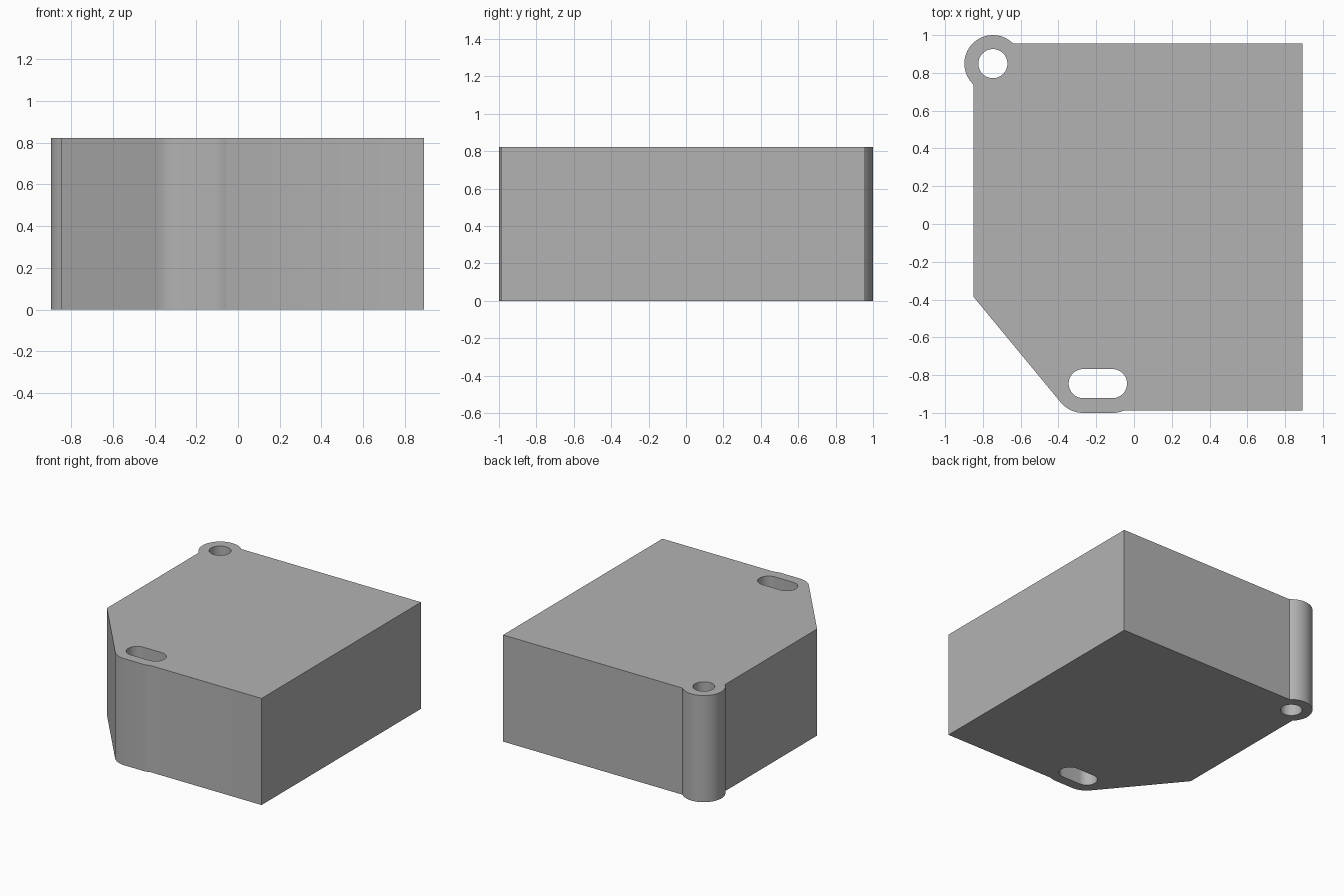
import bpy
import bmesh
from math import acos, asin, cos, sin, pi, radians, tau

if "Cube" in bpy.data.objects:
    bpy.data.objects.remove(bpy.data.objects["Cube"])

HEIGHT = 0.823
LEFT, RIGHT, BACK, FRONT = 0.893, -0.85, 0.956, -0.988
CHAMFER_Y = -0.385

# Mounting lugs: round one at the back, slotted one at the front
LUG_X, LUG_Y, LUG_R = -0.747, 0.849, 0.151
SLOT_X1, SLOT_X2, SLOT_Y, SLOT_R = -0.269, -0.114, -0.845, 0.155
HOLE_R = 0.077


def arc(cx, cy, r, start, end, steps=32):
    """Points along a circular arc, both ends included."""
    return [(cx + r * cos(start + (end - start) * i / steps),
             cy + r * sin(start + (end - start) * i / steps))
            for i in range(steps + 1)]


# Outer outline, counter-clockwise from the front left corner
outline = [(LEFT, FRONT), (LEFT, BACK)]
outline += arc(LUG_X, LUG_Y, LUG_R, asin((BACK - LUG_Y) / LUG_R),
               tau - acos((RIGHT - LUG_X) / LUG_R))
outline.append((RIGHT, CHAMFER_Y))
outline += arc(SLOT_X1, SLOT_Y, SLOT_R, radians(219.9), 1.5 * pi, 16)
outline += arc(SLOT_X2, SLOT_Y, SLOT_R, 1.5 * pi,
               tau + asin((FRONT - SLOT_Y) / SLOT_R), 8)

# Round hole and slot
round_hole = arc(LUG_X, LUG_Y, HOLE_R, 0, tau, 48)[:-1]
slot = (arc(SLOT_X1, SLOT_Y, HOLE_R, pi / 2, 1.5 * pi, 24)
        + arc(SLOT_X2, SLOT_Y, HOLE_R, -pi / 2, pi / 2, 24))

# Fill the profile and extrude it into a block
bm = bmesh.new()
for loop in (outline, round_hole, slot):
    verts = [bm.verts.new((x, y, 0)) for x, y in loop]
    for a, b in zip(verts, verts[1:] + verts[:1]):
        bm.edges.new((a, b))
bmesh.ops.triangle_fill(bm, edges=bm.edges[:], use_beauty=True, normal=(0, 0, 1))
extruded = bmesh.ops.extrude_face_region(bm, geom=bm.faces[:], use_keep_orig=True)
bmesh.ops.translate(bm, vec=(0, 0, HEIGHT), verts=[
    g for g in extruded["geom"] if isinstance(g, bmesh.types.BMVert)])
bmesh.ops.recalc_face_normals(bm, faces=bm.faces[:])

mesh = bpy.data.meshes.new("housing_block")
bm.to_mesh(mesh)
bm.free()
block = bpy.data.objects.new("housing_block", mesh)
bpy.context.collection.objects.link(block)

# Plain grey finish
grey = bpy.data.materials.new("plain grey")
grey.use_nodes = True
colour = (0.45, 0.45, 0.45, 1)
grey.diffuse_color = colour
grey.node_tree.nodes["Principled BSDF"].inputs["Base Color"].default_value = colour
mesh.materials.append(grey)

# Smooth round walls, sharp rims
bpy.ops.object.select_all(action="DESELECT")
block.select_set(True)
bpy.context.view_layer.objects.active = block
bpy.ops.object.shade_smooth_by_angle(angle=radians(25))
